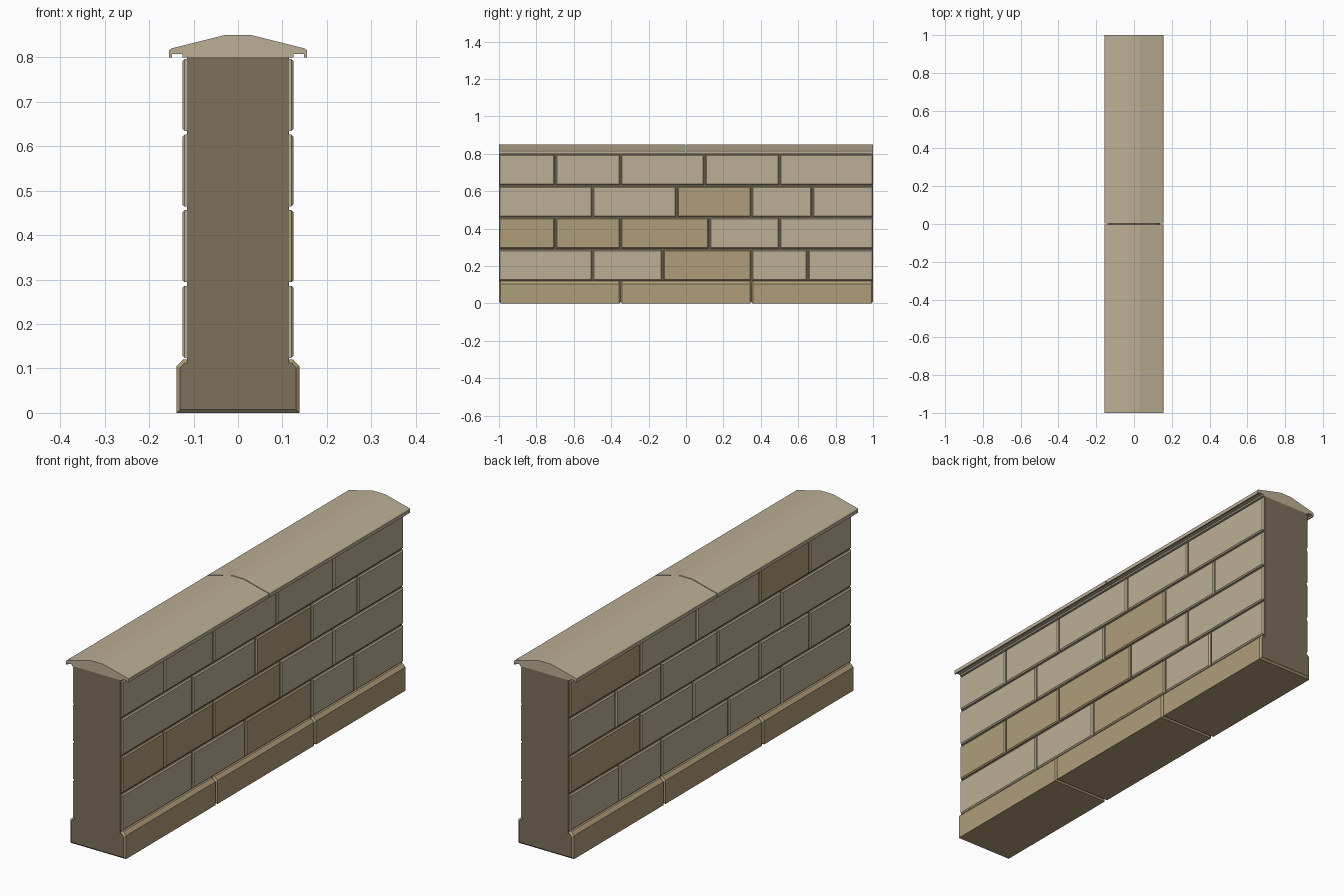
import bpy, bmesh

if "Cube" in bpy.data.objects:
    bpy.data.objects.remove(bpy.data.objects["Cube"])


def material(name, rgb):
    m = bpy.data.materials.new(name)
    m.diffuse_color = (*rgb, 1)
    m.use_nodes = True
    m.node_tree.nodes["Principled BSDF"].inputs["Base Color"].default_value = m.diffuse_color
    return m


PALE = material("pale_stone", (0.50, 0.43, 0.30))
TAN = material("tan_stone", (0.43, 0.34, 0.19))
MORTAR = material("mortar", (0.20, 0.16, 0.105))


def loft(name, rings, mat):
    """Closed solid through a list of equal-length point rings."""
    bm = bmesh.new()
    vs = [[bm.verts.new(p) for p in r] for r in rings]
    n = len(vs[0])
    for a, b in zip(vs, vs[1:]):
        for i in range(n):
            j = (i + 1) % n
            bm.faces.new((a[i], a[j], b[j], b[i]))
    bm.faces.new(vs[0])
    bm.faces.new(vs[-1])
    bmesh.ops.recalc_face_normals(bm, faces=bm.faces)
    me = bpy.data.meshes.new(name)
    bm.to_mesh(me)
    bm.free()
    me.materials.append(mat)
    ob = bpy.data.objects.new(name, me)
    bpy.context.collection.objects.link(ob)
    return ob


def ring_y(profile, y):
    return [(x, y, z) for x, z in profile]


def symmetric(half):
    return half + [(-x, z) for x, z in reversed(half)]


def plinth_profile(d):
    """Plinth section with chamfered top, inset by d."""
    return symmetric([(0.138 - d, d), (0.138 - d, 0.105 - d * 0.4),
                      (0.124 - d * 0.4, 0.12 - d)])


# Mortar cores: wall body and plinth
core = symmetric([(0.115, 0.11), (0.115, 0.801)])
loft("wall_core", [ring_y(core, -1), ring_y(core, 1)], MORTAR)
loft("plinth_core", [ring_y(plinth_profile(0.008), y) for y in (-1, 1)], MORTAR)

# Plinth blocks with bevelled ends
B = 0.008
cuts = [-0.999, -0.35, 0.35, 0.999]
for i, (a, b) in enumerate(zip(cuts, cuts[1:])):
    loft(f"plinth_block_{i}",
         [ring_y(plinth_profile(d), y)
          for d, y in ((B, a), (0, a + B), (0, b - B), (B, b))], TAN)

# Facing stones in four staggered courses on both long sides
COURSES = [
    [-1, -0.50, -0.125, 0.35, 0.65, 1],
    [-1, -0.70, -0.35, 0.125, 0.50, 1],
    [-1, -0.50, -0.05, 0.35, 0.675, 1],
    [-1, -0.70, -0.35, 0.10, 0.50, 1],
]
TAN_STONES = {
    1: {(0, 2), (1, 0), (1, 1), (1, 2), (2, 2)},
    -1: {(1, 4), (3, 1), (3, 4)},
}
GAP, BEVEL, H = 0.004, 0.005, 0.17


def stone_ring(x, y0, y1, z0, z1, d):
    y0, y1, z0, z1 = y0 + d, y1 - d, z0 + d, z1 - d
    return [(x, y0, z0), (x, y1, z0), (x, y1, z1), (x, y0, z1)]


for side, label in ((1, "right"), (-1, "left")):
    for r, joints in enumerate(COURSES):
        z0 = 0.12 + r * H
        for k, (a, b) in enumerate(zip(joints, joints[1:])):
            a0 = a if a > -1 else a - GAP + 0.001
            b0 = b if b < 1 else b + GAP - 0.001
            rings = [stone_ring(side * x, a0, b0, z0, z0 + H, d)
                     for x, d in ((0.112, GAP), (0.120, GAP), (0.125, GAP + BEVEL))]
            loft(f"{label}_stone_{r}_{k}", rings,
                 TAN if (r, k) in TAN_STONES[side] else PALE)

# Two coping slabs with sloped tops and drip grooves
coping = symmetric([(0.125, 0.80), (0.125, 0.807), (0.149, 0.807), (0.149, 0.80),
                    (0.155, 0.80), (0.155, 0.816), (0.150, 0.82), (0.03, 0.85)])
for name, a, b in (("coping_front", -1, -0.002), ("coping_back", 0.002, 1)):
    loft(name, [ring_y(coping, a), ring_y(coping, b)], PALE)
